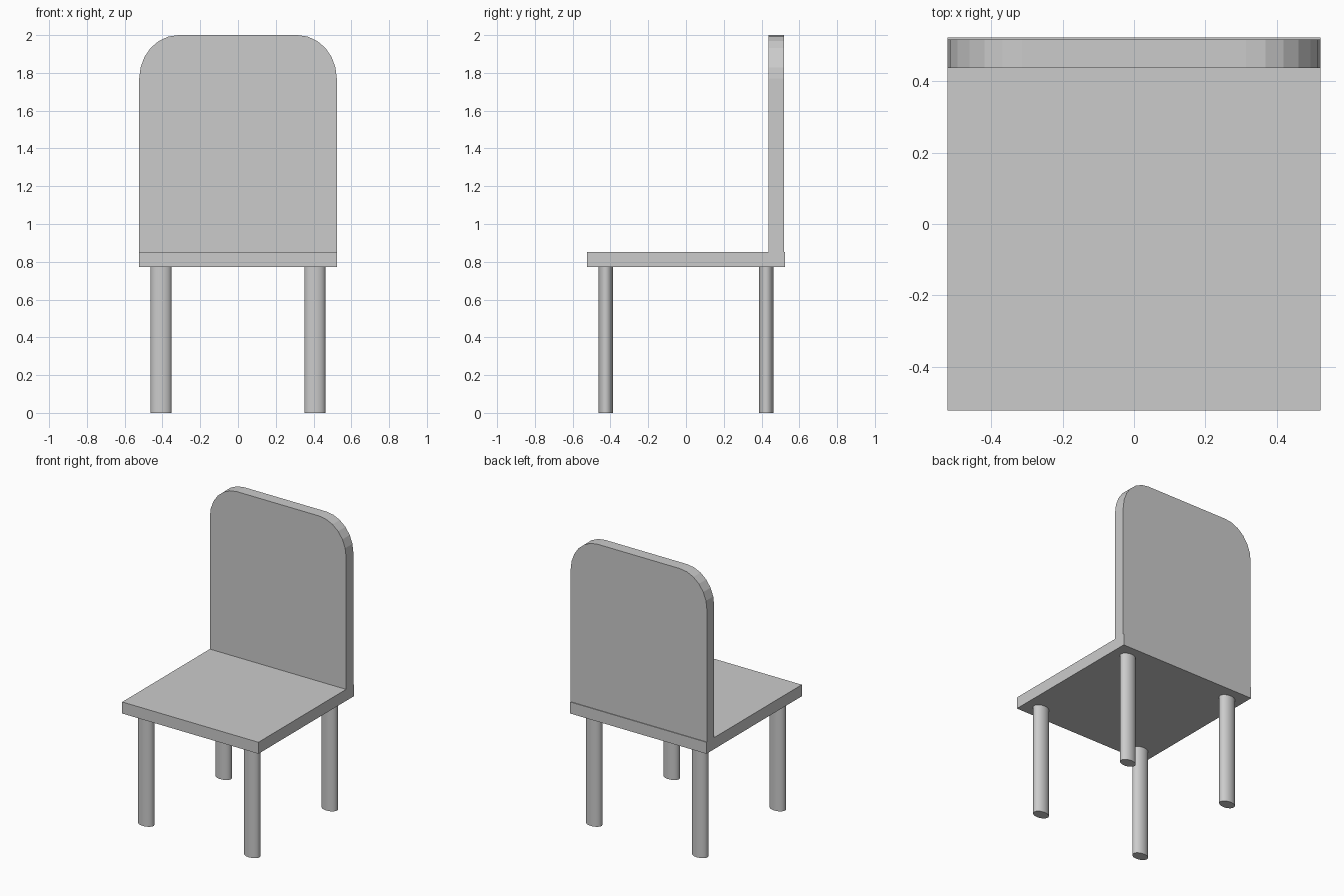
import bpy, bmesh, math

if "Cube" in bpy.data.objects:
    bpy.data.objects.remove(bpy.data.objects["Cube"])

SEAT_HALF = 0.523
SEAT_BOTTOM, SEAT_TOP = 0.772, 0.852


def add_object(name, bm):
    bmesh.ops.recalc_face_normals(bm, faces=bm.faces)
    mesh = bpy.data.meshes.new(name)
    bm.to_mesh(mesh)
    bm.free()
    obj = bpy.data.objects.new(name, mesh)
    bpy.context.collection.objects.link(obj)
    return obj


# Seat: flat square slab
bm = bmesh.new()
bmesh.ops.create_cube(bm, size=1)
bmesh.ops.scale(bm, vec=(2 * SEAT_HALF, 2 * SEAT_HALF, SEAT_TOP - SEAT_BOTTOM), verts=bm.verts)
bmesh.ops.translate(bm, vec=(0, 0, (SEAT_TOP + SEAT_BOTTOM) / 2), verts=bm.verts)
add_object("seat", bm)

# Backrest: panel with two faceted, slightly tall rounded top corners
RX, RZ, STEPS = 0.208, 0.23, 6
Y_FRONT, Y_BACK = 0.438, 0.518
angles = [math.pi / 2 * i / STEPS for i in range(STEPS + 1)]
right = [(SEAT_HALF, SEAT_TOP)] + [
    (SEAT_HALF - RX + RX * math.cos(a), 2 - RZ + RZ * math.sin(a)) for a in angles]
outline = right + [(-x, z) for x, z in reversed(right)]
bm = bmesh.new()
panel = bm.faces.new([bm.verts.new((x, Y_FRONT, z)) for x, z in outline])
extruded = bmesh.ops.extrude_face_region(bm, geom=[panel], use_keep_orig=True)
moved = [v for v in extruded["geom"] if isinstance(v, bmesh.types.BMVert)]
bmesh.ops.translate(bm, vec=(0, Y_BACK - Y_FRONT, 0), verts=moved)
add_object("backrest", bm)


# Legs: oval posts, wider across than deep
def add_leg(name, x, y):
    bpy.ops.mesh.primitive_cylinder_add(vertices=32, radius=1, depth=SEAT_BOTTOM,
                                        location=(x, y, SEAT_BOTTOM / 2))
    leg = bpy.context.object
    leg.name = name
    leg.scale = (0.056, 0.038, 1)
    bpy.ops.object.transform_apply(location=False, rotation=False, scale=True)
    bpy.ops.object.shade_smooth_by_angle(angle=math.radians(30))


for side, x in (("left", -0.407), ("right", 0.407)):
    add_leg(f"front_leg_{side}", x, -0.425)
    add_leg(f"back_leg_{side}", x, 0.425)
